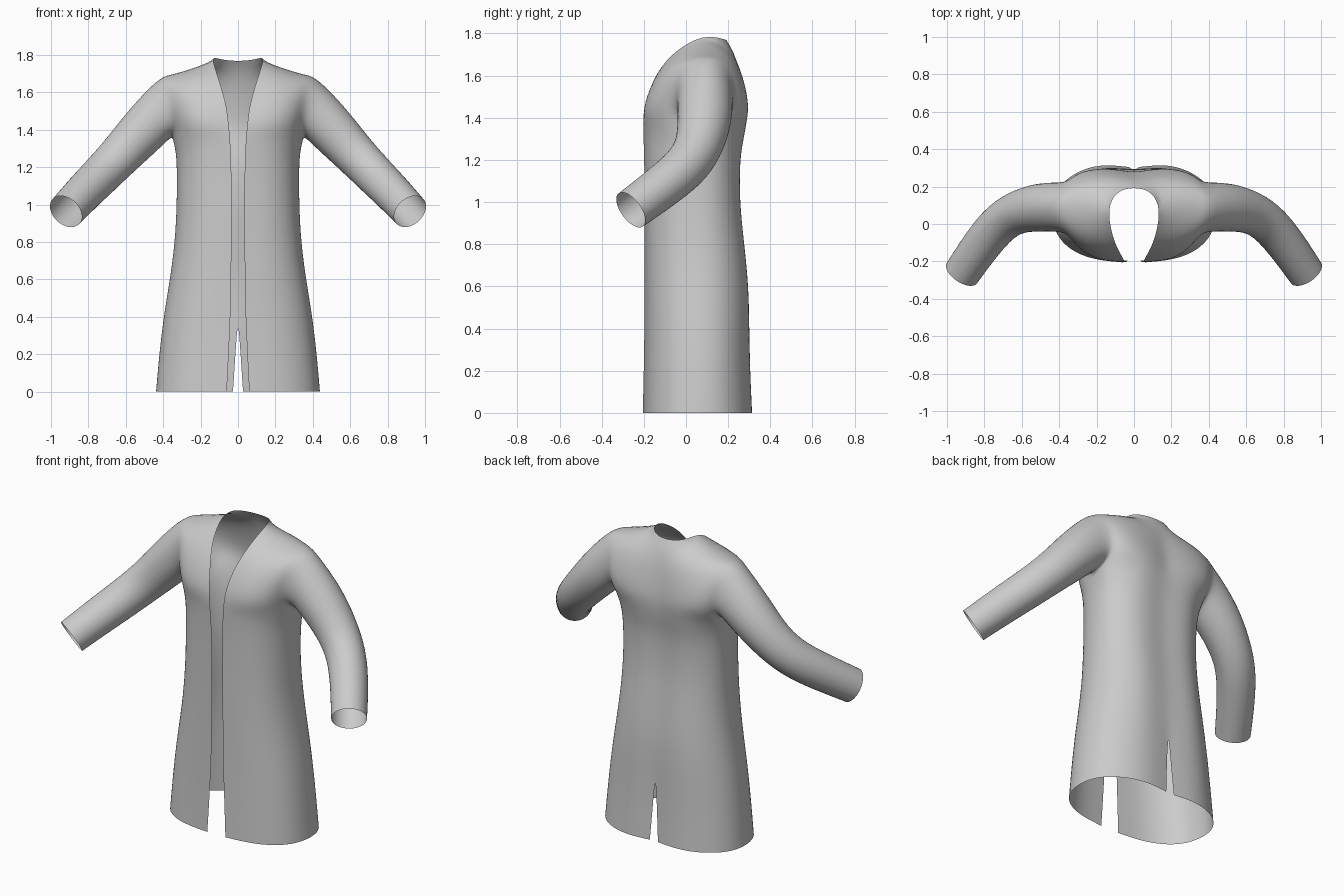
import bpy, bmesh
from math import sin, cos, pi
from mathutils import Vector as V

if "Cube" in bpy.data.objects:
    bpy.data.objects.remove(bpy.data.objects["Cube"])

NF, NB = 5, 7  # segments across the front and back of one half


def bez(a, c, b, n):
    a, c, b = V(a), V(c), V(b)
    return [a * (1 - t) ** 2 + c * 2 * t * (1 - t) + b * t * t
            for t in [i / n for i in range(n + 1)]]


def half_ring(z, w, fx, yf, ys, yb, slit):
    # horizontal section from the front edge round the side to the back centre
    e = 0.87
    pts = []
    for i in range(NF + 1):
        t = i / NF * pi / 2
        pts.append(V((fx + (w - fx) * sin(t) ** e, ys - (ys - yf) * max(cos(t), 0) ** e, z)))
    for i in range(1, NB + 1):
        t = (1 - i / NB) * pi / 2
        x = slit + (w - slit) * max(sin(t), 0) ** e
        dent = 0.03 * max(0, 1 - x / 0.18)
        pts.append(V((x, ys + (yb - ys) * max(cos(t), 0) ** e - dent, z)))
    return pts


bm = bmesh.new()


def skin(rows, closed=False):
    vs = [[bm.verts.new(p) for p in r] for r in rows]
    for a, b in zip(vs, vs[1:]):
        n = len(a)
        for i in range(n if closed else n - 1):
            j = (i + 1) % n
            bm.faces.new((a[i], a[j], b[j], b[i]))


# skirt and waist: z, half width, front edge x, front y, side y, back y, vent half gap
lower = [half_ring(*r) for r in [
    (0.00, .442, .060, -.205, .06, .330, .027),
    (0.20, .425, .050, -.200, .06, .322, .014),
    (0.41, .400, .040, -.197, .06, .320, 0),
    (0.60, .367, .037, -.196, .06, .318, 0),
    (0.80, .340, .035, -.196, .06, .298, 0),
    (1.00, .330, .034, -.196, .06, .275, 0),
    (1.20, .329, .036, -.198, .07, .276, 0),
    (1.29, .336, .039, -.201, .08, .292, 0),
    (1.35, .352, .043, -.203, .09, .302, 0)]]
skin(lower)
armpit = lower[-1][NF]

# chest panel: front edge, control, armhole
front = [bez(*r, NF) for r in [
    ((.050, -.203, 1.43), (.28, -.235, 1.43), (.345, -.035, 1.42)),
    ((.060, -.180, 1.52), (.28, -.200, 1.52), (.360, -.050, 1.52)),
    ((.090, -.130, 1.63), (.28, -.140, 1.62), (.388, -.025, 1.62)),
    ((.120, -.050, 1.72), (.27, -.055, 1.69), (.410, .030, 1.67)),
    ((.142, .080, 1.795), (.26, .095, 1.715), (.425, .095, 1.685))]]
skin([lower[-1][:NF + 1]] + front)

# back panel: armhole, control, back centre; the top row follows shoulder and neck
back = [bez(*r, NB) for r in [
    ((.345, .215, 1.42), (.28, .345, 1.43), (0, .278, 1.43)),
    ((.362, .230, 1.52), (.28, .325, 1.52), (0, .268, 1.52)),
    ((.390, .200, 1.62), (.26, .290, 1.62), (0, .252, 1.62)),
    ((.412, .150, 1.67), (.25, .225, 1.725), (0, .228, 1.71))]]
back.append(front[-1][::-1] + [V((.10, .175, 1.775)), V((0, .2, 1.765))])
skin([lower[-1][NF:]] + back)

# sleeve: armhole loop followed by rings along a bent path
rings = [[armpit] + [r[-1] for r in front] + [r[0] for r in back[-2::-1]]]
N = len(rings[0])
path = [V(p) for p in [(.38, .09, 1.52), (.48, .092, 1.425), (.60, .075, 1.295), (.71, .02, 1.18),
                       (.82, -.115, 1.07), (.92, -.262, .963)]]
radii = [0, .142, .126, .117, .111, .104]
for k in range(1, len(path)):
    d = (path[min(k + 1, len(path) - 1)] - path[k - 1]).normalized()
    f = d.cross(V((0, 0, 1))).normalized()
    u = f.cross(d)
    ring = []
    for i in range(N):
        a = 2 * pi * i / N
        ring.append(path[k] + (f * sin(a) - u * cos(a)) * radii[k])
    rings.append(ring)
skin(rings, closed=True)

bmesh.ops.remove_doubles(bm, verts=bm.verts, dist=0.0005)
bmesh.ops.recalc_face_normals(bm, faces=bm.faces)
for f in bm.faces:
    f.smooth = True
mesh = bpy.data.meshes.new("coat")
bm.to_mesh(mesh)
bm.free()
coat = bpy.data.objects.new("coat", mesh)
bpy.context.collection.objects.link(coat)

# mirror to the other half, then smooth
m = coat.modifiers.new("mirror", 'MIRROR')
m.merge_threshold = 0.001
s = coat.modifiers.new("smooth", 'SUBSURF')
s.levels = s.render_levels = 2
s.boundary_smooth = 'PRESERVE_CORNERS'
